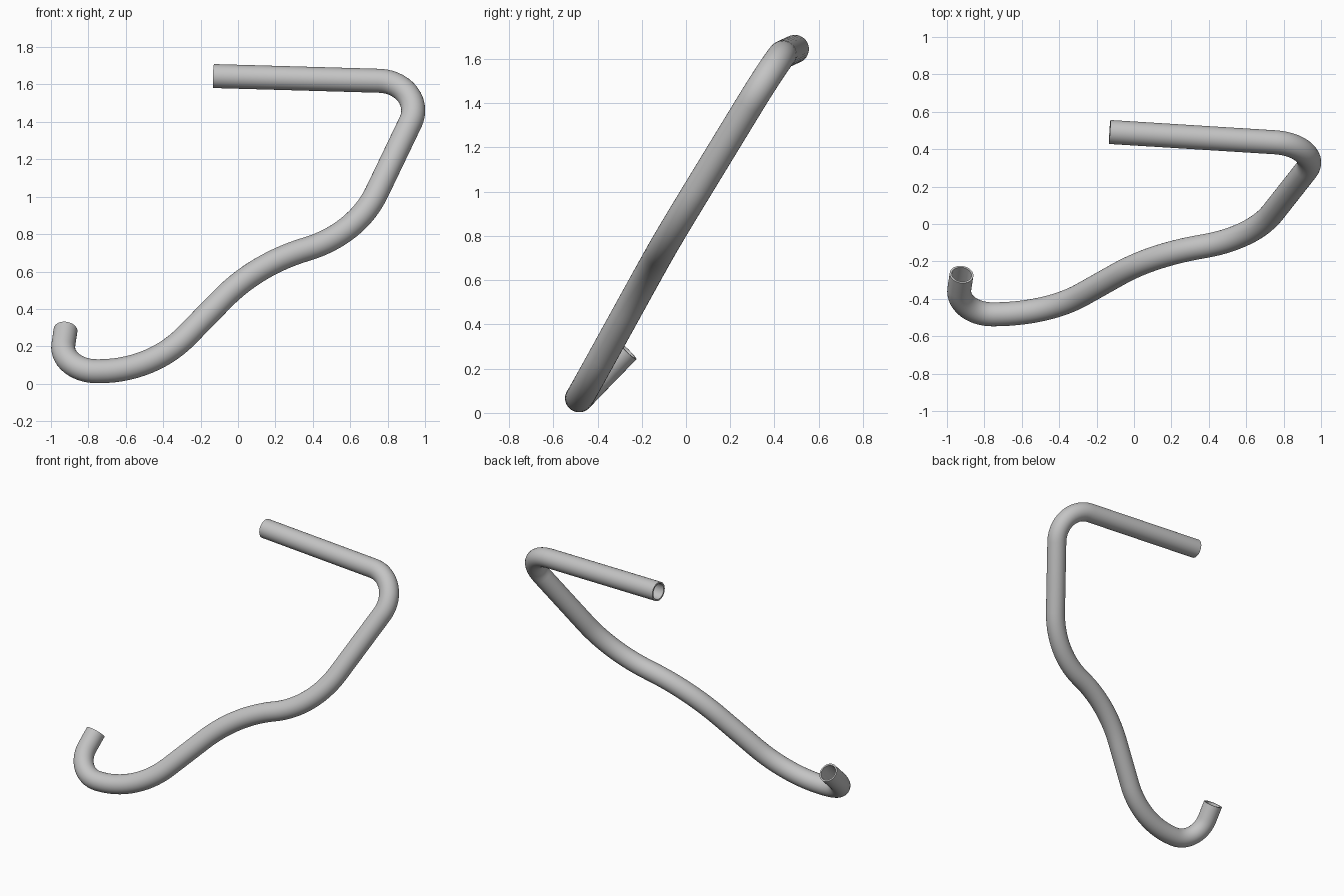
import bpy, bmesh, math
from mathutils import Vector, Quaternion

if "Cube" in bpy.data.objects:
    bpy.data.objects.remove(bpy.data.objects["Cube"])

R_OUT, R_IN, SIDES = 0.064, 0.053, 32

# bend corners of the tube with the tangent length of each rounded bend
CORNERS = [
    ((-0.13, 0.492, 1.645), 0),
    ((1.025, 0.42, 1.612), 0.27),
    ((0.635, -0.075, 0.80), 0.28),
    ((0.10, -0.165, 0.64), 0.28),
    ((-0.46, -0.48, 0.068), 0.28),
    ((-0.955, -0.485, 0.066), 0.20),
    ((-0.922, -0.27, 0.287), 0),
]


def fillet(prev, corner, nxt, length, steps=14):
    """True circular arc replacing a corner."""
    u, v = (prev - corner).normalized(), (nxt - corner).normalized()
    half = u.angle(v) / 2
    centre = corner + (u + v).normalized() * length / math.cos(half)
    start = corner + u * length - centre
    axis = start.cross(corner + v * length - centre).normalized()
    sweep = math.pi - 2 * half
    return [centre + Quaternion(axis, sweep * i / steps) @ start for i in range(steps + 1)]


# centre line
pts = [Vector(c) for c, _ in CORNERS]
path = [pts[0]]
for i in range(1, len(pts) - 1):
    for p in fillet(pts[i - 1], pts[i], pts[i + 1], CORNERS[i][1]):
        if (p - path[-1]).length > 0.006:
            path.append(p)
path.append(pts[-1])

# sweep outer and inner walls along the centre line
bm = bmesh.new()
outer, inner = [], []
last_t = (path[1] - path[0]).normalized()
side = last_t.orthogonal().normalized()
for i, p in enumerate(path):
    a, b = path[max(i - 1, 0)], path[min(i + 1, len(path) - 1)]
    if 0 < i < len(path) - 1:
        t = ((p - a).normalized() + (b - p).normalized()).normalized()
    else:
        t = (b - a).normalized()
    side = last_t.rotation_difference(t) @ side
    side = (side - t * side.dot(t)).normalized()
    up = t.cross(side)
    last_t = t
    for rings, r in ((outer, R_OUT), (inner, R_IN)):
        rings.append([bm.verts.new(p + r * (side * math.cos(k * math.tau / SIDES)
                                            + up * math.sin(k * math.tau / SIDES)))
                      for k in range(SIDES)])


def bridge(r0, r1):
    for k in range(SIDES):
        n = (k + 1) % SIDES
        bm.faces.new((r0[k], r0[n], r1[n], r1[k]))


for i in range(len(path) - 1):
    bridge(outer[i], outer[i + 1])
    bridge(inner[i + 1], inner[i])
# end rims
bridge(inner[0], outer[0])
bridge(outer[-1], inner[-1])
bmesh.ops.recalc_face_normals(bm, faces=bm.faces[:])

mesh = bpy.data.meshes.new("bent_tube")
bm.to_mesh(mesh)
bm.free()
tube = bpy.data.objects.new("bent_tube", mesh)
bpy.context.collection.objects.link(tube)

grey = bpy.data.materials.new("light grey metal")
grey.diffuse_color = (0.55, 0.55, 0.55, 1)
grey.use_nodes = True
grey.node_tree.nodes["Principled BSDF"].inputs["Base Color"].default_value = grey.diffuse_color
mesh.materials.append(grey)

bpy.context.view_layer.objects.active = tube
tube.select_set(True)
bpy.ops.object.shade_smooth_by_angle(angle=math.radians(40))
